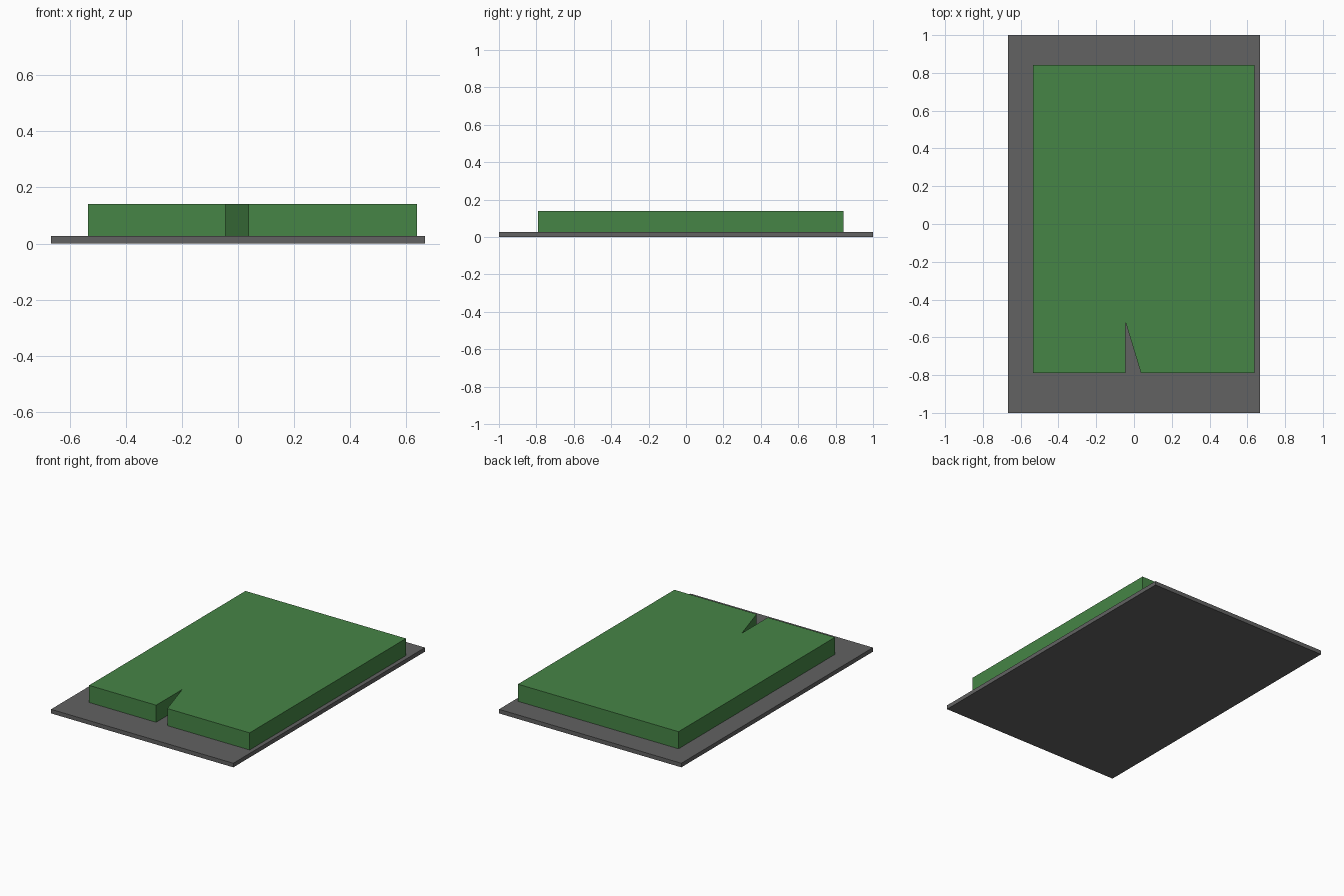
import bpy, bmesh

if "Cube" in bpy.data.objects:
    bpy.data.objects.remove(bpy.data.objects["Cube"])


def material(name, color):
    m = bpy.data.materials.new(name)
    m.diffuse_color = (*color, 1)
    m.use_nodes = True
    m.node_tree.nodes["Principled BSDF"].inputs["Base Color"].default_value = m.diffuse_color
    return m


def slab(name, outline, z0, z1, mat):
    """Extrude a counter-clockwise outline from z0 up to z1."""
    bm = bmesh.new()
    base = bm.faces.new([bm.verts.new((x, y, z0)) for x, y in outline])
    top = bmesh.ops.extrude_face_region(bm, geom=[base], use_keep_orig=True)
    verts = [v for v in top["geom"] if isinstance(v, bmesh.types.BMVert)]
    bmesh.ops.translate(bm, verts=verts, vec=(0, 0, z1 - z0))
    bmesh.ops.recalc_face_normals(bm, faces=bm.faces)
    mesh = bpy.data.meshes.new(name)
    bm.to_mesh(mesh)
    bm.free()
    mesh.materials.append(mat)
    obj = bpy.data.objects.new(name, mesh)
    bpy.context.collection.objects.link(obj)
    return obj


grey = material("dark grey", (0.122, 0.122, 0.122))
green = material("green", (0.061, 0.235, 0.061))

# Thin base plate
slab("base_plate", [(-0.666, -1), (0.666, -1), (0.666, 1), (-0.666, 1)], 0, 0.027, grey)

# Raised green block with a wedge notch in its front edge
slab("green_block", [(-0.535, -0.79), (-0.045, -0.79), (-0.045, -0.519), (0.037, -0.79),
                     (0.638, -0.79), (0.638, 0.842), (-0.535, 0.842)], 0.027, 0.14, green)
